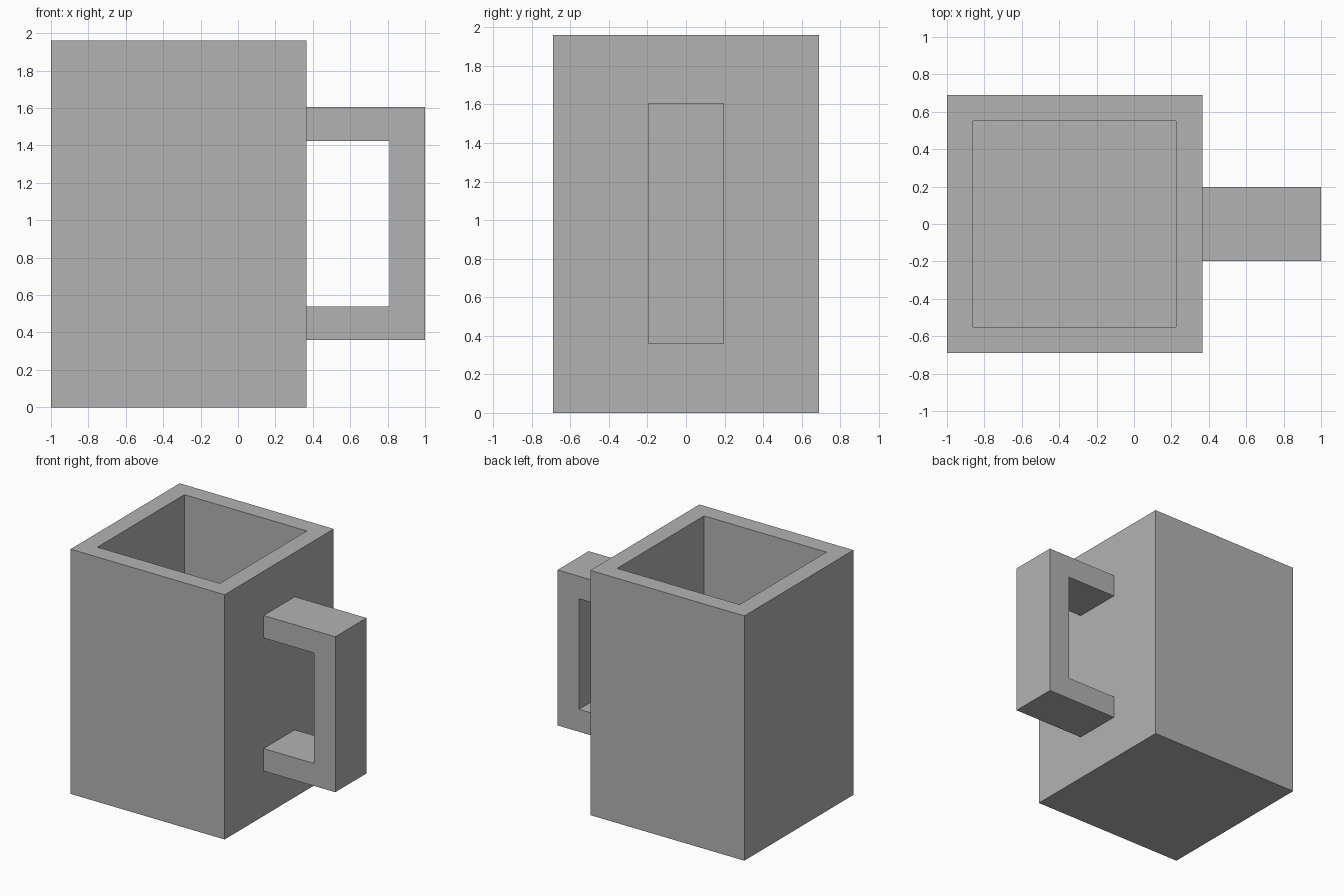
import bpy
import bmesh
from mathutils import Matrix, Vector

cube = bpy.data.objects.get("Cube")
if cube:
    bpy.data.objects.remove(cube, do_unlink=True)

GREY = (0.45, 0.45, 0.45, 1)
grey = bpy.data.materials.new("plain grey")
grey.use_nodes = True
grey.diffuse_color = GREY
grey.node_tree.nodes["Principled BSDF"].inputs["Base Color"].default_value = GREY

LEFT, RIGHT = -1.0, 0.365      # body extent in x
HALF_DEPTH, HEIGHT = 0.69, 1.96
WALL = 0.14


def add_object(name, bm):
    bmesh.ops.recalc_face_normals(bm, faces=bm.faces[:])
    mesh = bpy.data.meshes.new(name)
    bm.to_mesh(mesh)
    bm.free()
    mesh.materials.append(grey)
    obj = bpy.data.objects.new(name, mesh)
    bpy.context.collection.objects.link(obj)


# Square mug body: a box whose top is inset for the rim and sunk for the hollow
bm = bmesh.new()
size = Vector((RIGHT - LEFT, 2 * HALF_DEPTH, HEIGHT))
centre = Vector(((LEFT + RIGHT) / 2, 0, HEIGHT / 2))
bmesh.ops.create_cube(bm, size=1, matrix=Matrix.LocRotScale(centre, None, size))
bm.normal_update()
top = max(bm.faces, key=lambda f: f.calc_center_median().z)
bmesh.ops.inset_region(bm, faces=[top], thickness=WALL, use_even_offset=True)
hollow = bmesh.ops.extrude_discrete_faces(bm, faces=[top])["faces"]
bmesh.ops.translate(bm, verts=hollow[0].verts[:], vec=(0, 0, WALL - HEIGHT))
add_object("mug_body", bm)

# Handle: a squared C profile extruded across the depth
HANDLE_HALF = 0.197
outline = [(RIGHT, 0.36), (1, 0.36), (1, 1.605), (RIGHT, 1.605),
           (RIGHT, 1.425), (0.81, 1.425), (0.81, 0.54), (RIGHT, 0.54)]
bm = bmesh.new()
side = bm.faces.new([bm.verts.new((x, -HANDLE_HALF, z)) for x, z in outline])
swept = bmesh.ops.extrude_face_region(bm, geom=[side])["geom"]
bmesh.ops.translate(bm, verts=[v for v in swept if isinstance(v, bmesh.types.BMVert)],
                    vec=(0, 2 * HANDLE_HALF, 0))
add_object("handle", bm)
